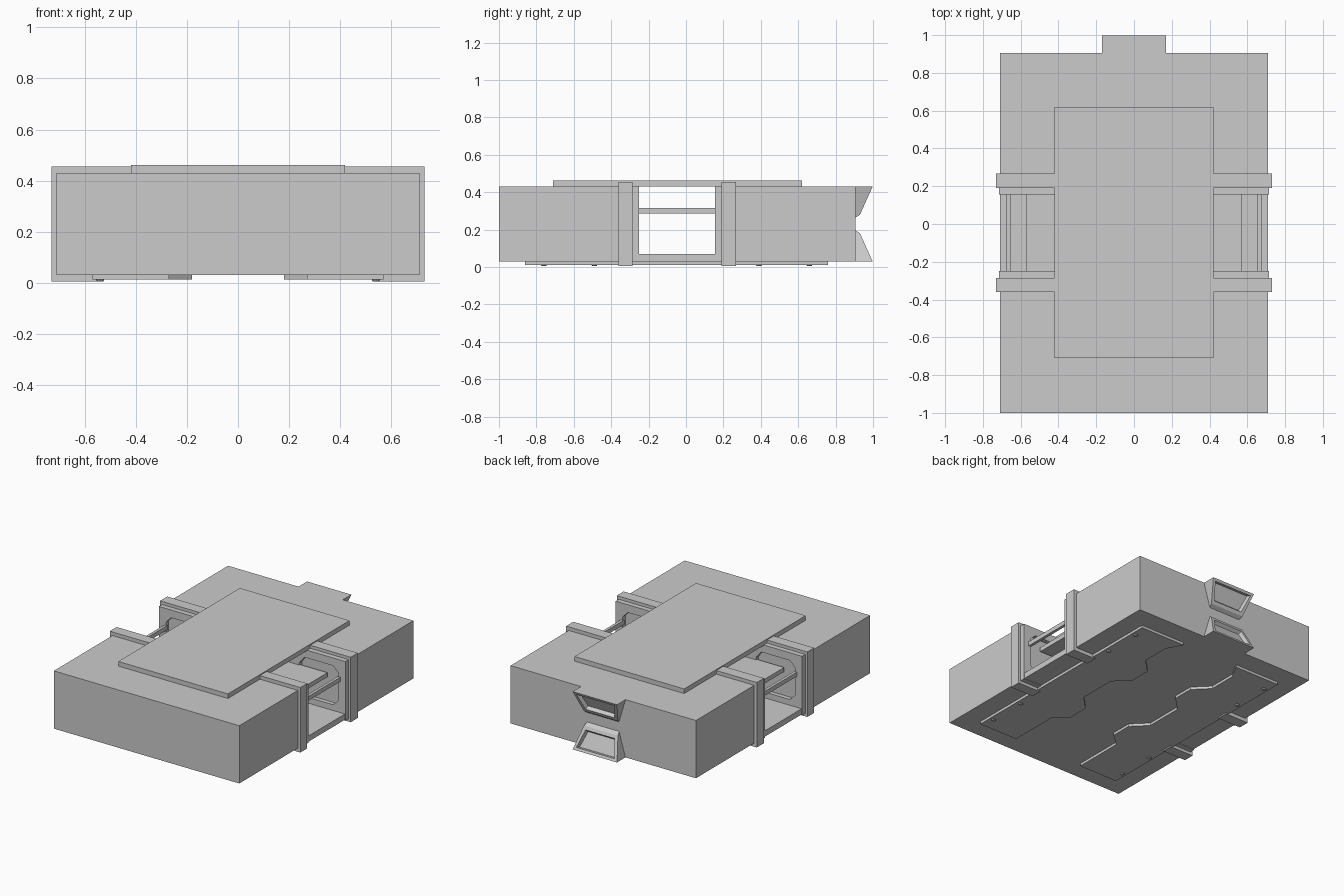
import bpy, bmesh
from mathutils import Vector

if "Cube" in bpy.data.objects:
    bpy.data.objects.remove(bpy.data.objects["Cube"])


def add_mesh(name, bm):
    bmesh.ops.recalc_face_normals(bm, faces=bm.faces)
    me = bpy.data.meshes.new(name)
    bm.to_mesh(me)
    bm.free()
    ob = bpy.data.objects.new(name, me)
    bpy.context.collection.objects.link(ob)
    return ob


def box(name, x, y, z):
    bm = bmesh.new()
    bmesh.ops.create_cube(bm, size=1)
    for v in bm.verts:
        v.co = Vector([(r[0] + r[1]) / 2 + c * (r[1] - r[0]) for c, r in zip(v.co, (x, y, z))])
    return add_mesh(name, bm)


def prism(name, pts, to3d, a, b):
    """Extrude a flat outline from a to b; to3d maps (u, v, depth) to space."""
    bm = bmesh.new()
    face = bm.faces.new([bm.verts.new(to3d(u, v, a)) for u, v in pts])
    ext = bmesh.ops.extrude_face_region(bm, geom=[face])
    move = Vector(to3d(0, 0, b)) - Vector(to3d(0, 0, a))
    bmesh.ops.translate(bm, vec=move, verts=[e for e in ext["geom"] if isinstance(e, bmesh.types.BMVert)])
    return add_mesh(name, bm)


def xz(u, v, d):
    return (u, d, v)


def xy(u, v, d):
    return (u, v, d)


def cut(ob, cutter):
    m = ob.modifiers.new("cut", "BOOLEAN")
    m.operation, m.solver, m.object = "DIFFERENCE", "EXACT", cutter
    cutter.hide_render = True
    cutter.hide_set(True)


def mirror_x(ob):
    ob.modifiers.new("mirror", "MIRROR")


# Main body with a passage running across it
body = box("body", (-.71, .71), (-1, .905), (.03, .43))
cut(body, box("passage_cutter", (-1, 1), (-.25, .155), (.07, 1)))

# Shallow chamfered niches in the passage walls
for i, (a, b) in enumerate(((-.28, -.24), (.145, .185))):
    for s in (-1, 1):
        niche = [(.36, .16), (.40, .11), (.62, .11), (.66, .15),
                 (.66, .34), (.62, .38), (.40, .38), (.36, .33)]
        cut(body, prism(f"niche_cutter_{i}_{s}", [(u * s, v) for u, v in niche], xz, a, b))

# Top cover plate
box("top_plate", (-.42, .42), (-.71, .62), (.43, .462))

# Shelf inside the passage and the thin rails outside it
box("passage_shelf", (-.57, .57), (-.26, .165), (.285, .315))
mirror_x(box("side_rail", (.655, .675), (-.26, .165), (.285, .315)))

# C-shaped straps clamped around the sides
strap = [(.40, .425), (.40, .455), (.73, .455), (.73, .005), (.55, .005),
         (.53, .032), (.70, .032), (.70, .425)]
for name, a, b in (("front_strap", -.36, -.285), ("rear_strap", .19, .268)):
    mirror_x(prism(name, strap, xz, a, b))

# Thin raised inner frames beside the straps
inner = [(.42, .42), (.42, .434), (.714, .434), (.714, .026), (.55, .026),
         (.55, .04), (.69, .04), (.69, .42)]
for name, a, b in (("front_inner_frame", -.285, -.25), ("rear_inner_frame", .155, .19)):
    mirror_x(prism(name, inner, xz, a, b))

# Underside plates with a zigzag inner edge
zigzag = [(.27, -.86), (.27, -.5), (.18, -.42), (.18, -.27), (.28, -.17), (.28, .1),
          (.18, .2), (.18, .35), (.28, .45), (.28, .65), (.22, .76), (.57, .76), (.57, -.86)]
mirror_x(prism("underside_plate", zigzag, xy, .012, .032))

# Small bolts along the plate edges
for i, y in enumerate((-.76, -.49, .39, .66)):
    bm = bmesh.new()
    bmesh.ops.create_cone(bm, cap_ends=True, segments=8, radius1=.012, radius2=.018, depth=.01)
    bmesh.ops.translate(bm, vec=(.54, y, .01), verts=bm.verts)
    mirror_x(add_mesh(f"plate_bolt_{i}", bm))

# Rear coupling: two facing wedges with a recessed slanted face
side = [(.17, .9, .03), (.17, .998, .03), (.13, .93, .18), (.12, .9, .2)]
for name, flip in (("lower_coupling", False), ("upper_coupling", True)):
    bm = bmesh.new()
    r, l = [[bm.verts.new((x * s, y, .46 - z if flip else z)) for x, y, z in side] for s in (1, -1)]
    bm.faces.new(r)
    bm.faces.new(l[::-1])
    for k in range(4):
        n = (k + 1) % 4
        f = bm.faces.new((r[k], l[k], l[n], r[n]))
        if k == 1:
            slope = f
    bmesh.ops.recalc_face_normals(bm, faces=bm.faces)
    bmesh.ops.inset_individual(bm, faces=[slope], thickness=.03)
    bmesh.ops.inset_individual(bm, faces=[slope], thickness=.01, depth=-.025)
    add_mesh(name, bm)
